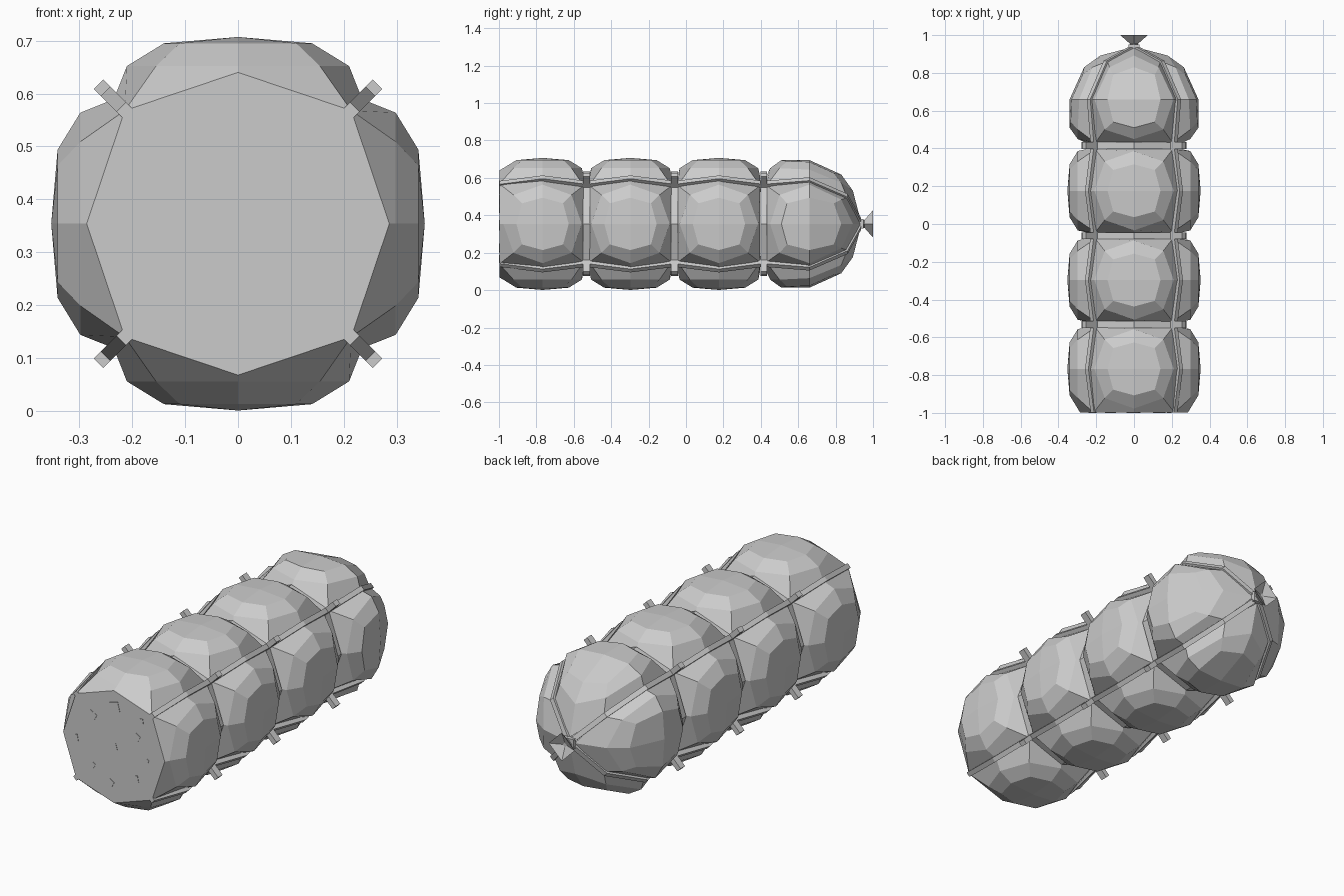
import bpy, bmesh, math
from mathutils import Matrix, Vector

old = bpy.data.objects.get("Cube")
if old:
    bpy.data.objects.remove(old)

grey = bpy.data.materials.new("plain grey")
grey.use_nodes = True
GREY = (0.6, 0.6, 0.6, 1)
grey.diffuse_color = GREY
grey.node_tree.nodes["Principled BSDF"].inputs["Base Color"].default_value = GREY

AXIS = Matrix.Translation((0, 0, 0.354))
RINGS = (-0.532, -0.062, 0.415)
CENTRES = (-0.767, -0.297, 0.176)


def finish(name, bm):
    bmesh.ops.remove_doubles(bm, verts=bm.verts, dist=0.0005)
    bmesh.ops.recalc_face_normals(bm, faces=bm.faces)
    bm.transform(AXIS)
    mesh = bpy.data.meshes.new(name)
    bm.to_mesh(mesh)
    bm.free()
    mesh.materials.append(grey)
    obj = bpy.data.objects.new(name, mesh)
    bpy.context.collection.objects.link(obj)
    return obj


def loft(bm, loops, caps=True):
    rows = [[bm.verts.new(p) for p in loop] for loop in loops]
    for a, b in zip(rows, rows[1:]):
        for i in range(len(a)):
            j = (i + 1) % len(a)
            bm.faces.new((a[i], a[j], b[j], b[i]))
    if caps:
        bm.faces.new(rows[0])
        bm.faces.new(rows[-1])


def bulging_segment(name, top, rings):
    """Four faceted pillows round the axis; each ring is half an octagon, mirrored."""
    bm = bmesh.new()
    for k in range(4):
        turn = Matrix.Rotation(k * math.pi / 2, 3, 'Y')
        rows = []
        for half in rings:
            pts = half + [(-t, y, n) for t, y, n in half[3:0:-1]]
            rows.append([bm.verts.new(turn @ Vector(p)) for p in pts])
        mid = bm.verts.new(turn @ Vector(top))
        for i in range(0, 8, 2):
            bm.faces.new((mid, rows[0][i], rows[0][i + 1], rows[0][(i + 2) % 8]))
        for a, b in zip(rows, rows[1:]):
            for i in range(8):
                j = (i + 1) % 8
                bm.faces.new((a[i], a[j], b[j], b[i]))
    return finish(name, bm)


def octagon(y, axis_r, corner):
    pts = []
    for k in range(4):
        turn = Matrix.Rotation(k * math.pi / 2, 3, 'Y')
        pts += [turn @ Vector((0, y, axis_r)), turn @ Vector((corner, y, corner))]
    return pts


def ring_at(c, radius, diagonal, n):
    return [(0, c - radius, n), (diagonal, c - diagonal, n), (radius, c, n),
            (diagonal, c + diagonal, n), (0, c + radius, n)]


# Three regular segments, the first cut flat at the front
for i, c in enumerate(CENTRES):
    front = -0.998 if i == 0 else c - 0.22
    n, corner = (0.286, 0.214) if i == 0 else (0.255, 0.205)
    edge = [(0, front, n), (corner, front, corner), (0.235, c, 0.235),
            (0.205, c + 0.22, 0.205), (0, c + 0.22, 0.255)]
    bulging_segment(f"segment_{i + 1}", (0, c, 0.353),
                    [ring_at(c, 0.14, 0.11, 0.341), ring_at(c, 0.21, 0.155, 0.298), edge])

# Rear segment tapering to the tied tip
bulging_segment("rear_segment", (0, 0.66, 0.341), [
    [(0, 0.51, 0.341), (0.11, 0.54, 0.335), (0.14, 0.66, 0.331), (0.11, 0.79, 0.272), (0, 0.83, 0.264)],
    [(0, 0.45, 0.298), (0.155, 0.5, 0.298), (0.21, 0.66, 0.29), (0.13, 0.83, 0.22), (0, 0.892, 0.178)],
    [(0, 0.43, 0.255), (0.205, 0.43, 0.205), (0.227, 0.66, 0.227), (0.14, 0.862, 0.14), (0, 0.932, 0.025)]])

# Flat cut face
bm = bmesh.new()
bm.faces.new([bm.verts.new(p) for p in octagon(-0.998, 0.286, 0.214)])
finish("cut_face", bm)

# Small square flecks on the cut face: x, height, size, tilt
FLECKS = [(0.005, 0.558, 0.047, 15), (0.152, 0.525, 0.025, 10), (-0.124, 0.48, 0.043, -30),
          (0.128, 0.436, 0.033, -30), (-0.22, 0.342, 0.035, 12), (0, 0.354, 0.032, 15),
          (0.187, 0.331, 0.018, -28), (-0.12, 0.231, 0.026, -30), (0.12, 0.222, 0.034, 12),
          (-0.019, 0.166, 0.032, -30)]
bm = bmesh.new()
for x, z, size, tilt in FLECKS:
    place = (Matrix.Translation((x, -0.999, z - 0.354)) @ Matrix.Rotation(math.radians(-tilt), 4, 'Y')
             @ Matrix.Diagonal((size, 0.002, size, 1)))
    bmesh.ops.create_cube(bm, size=1, matrix=place)
finish("flecks", bm)

# String bands round the waists
for i, y in enumerate(RINGS):
    bm = bmesh.new()
    loft(bm, [octagon(y - 0.018, 0.279, 0.207), octagon(y + 0.018, 0.279, 0.207)])
    finish(f"string_band_{i + 1}", bm)

# Lengthwise strings in the four grooves, with a knot at each crossing
path = []
for c in CENTRES:
    path += [(max(c - 0.235, -0.998), 0.312), (c, 0.354)]
path += [(0.415, 0.312), (0.66, 0.34), (0.864, 0.215), (0.935, 0.035)]
for k in range(4):
    turn = Matrix.Rotation(math.pi / 4 + k * math.pi / 2, 3, 'Y')
    bm = bmesh.new()
    w = 0.0125
    loft(bm, [[turn @ Vector(p) for p in ((-w, y, r), (w, y, r), (w, y, max(r - 0.06, 0)),
                                          (-w, y, max(r - 0.06, 0)))] for y, r in path])
    finish(f"long_string_{k + 1}", bm)
    bm = bmesh.new()
    for y in RINGS:
        place = turn.to_4x4() @ Matrix.Translation((0, y, 0.33)) @ Matrix.Diagonal((0.026, 0.036, 0.086, 1))
        bmesh.ops.create_cube(bm, size=1, matrix=place)
    finish(f"crossing_knots_{k + 1}", bm)


# Tied tip: a small collar and a hollow flared end
def square(y, r):
    return [(r, y, 0), (0, y, r), (-r, y, 0), (0, y, -r)]


bm = bmesh.new()
bmesh.ops.create_cube(bm, size=1, matrix=Matrix.Translation((0, 0.938, 0))
                      @ Matrix.Diagonal((0.06, 0.024, 0.05, 1)))
finish("tip_collar", bm)
bm = bmesh.new()
loft(bm, [square(0.94, 0.022), square(0.955, 0.022), square(1.0, 0.073), square(0.975, 0.012)])
finish("tied_end", bm)
